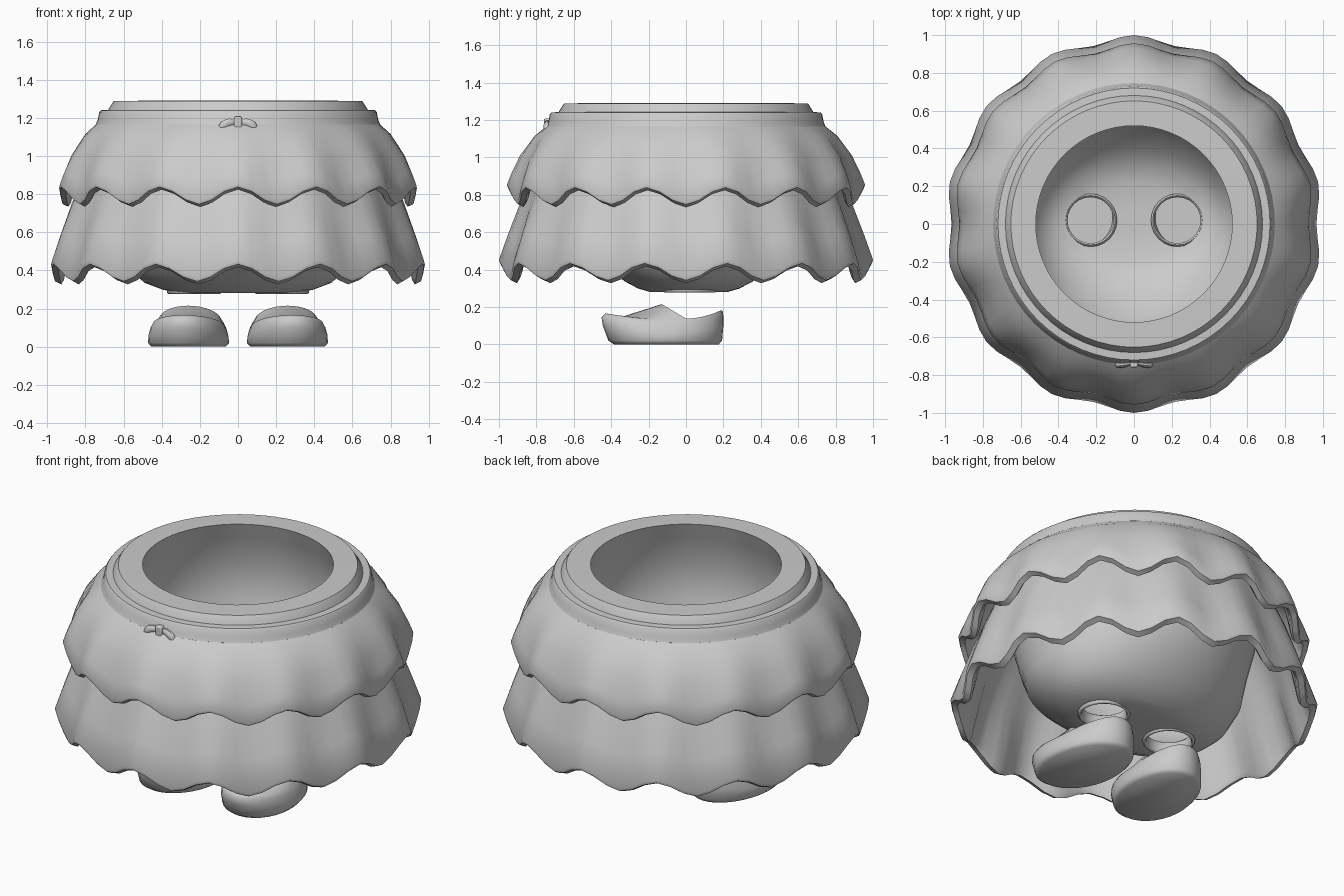
import bpy, bmesh
from math import sin, cos, pi, radians

if "Cube" in bpy.data.objects:
    bpy.data.objects.remove(bpy.data.objects["Cube"])

WAVES = 14


def smooth(ob, angle=35):
    bpy.ops.object.select_all(action='DESELECT')
    ob.select_set(True)
    bpy.context.view_layer.objects.active = ob
    bpy.ops.object.shade_smooth_by_angle(angle=radians(angle))


def loft(name, rings, cap=True, loop=False, angle=35):
    """Skin a list of equal-length point rings; cap the ends or join last to first."""
    bm = bmesh.new()
    rows = [[bm.verts.new(p) for p in ring] for ring in rings]
    pairs = list(zip(rows, rows[1:])) + ([(rows[-1], rows[0])] if loop else [])
    n = len(rows[0])
    for a, b in pairs:
        for i in range(n):
            j = (i + 1) % n
            bm.faces.new((a[i], a[j], b[j], b[i]))
    if cap and not loop:
        bm.faces.new(rows[0][::-1])
        bm.faces.new(rows[-1])
    bmesh.ops.recalc_face_normals(bm, faces=bm.faces)
    me = bpy.data.meshes.new(name)
    bm.to_mesh(me)
    bm.free()
    ob = bpy.data.objects.new(name, me)
    bpy.context.collection.objects.link(ob)
    smooth(ob, angle)
    return ob


def circle(r, z, n=64, x=0, y=0, sx=1):
    return [(x + r * sx * cos(2 * pi * i / n), y + r * sin(2 * pi * i / n), z) for i in range(n)]


def ruffle(name, profile):
    """Fluted skirt tier; profile rows are radius, height, radius wave, height wave."""
    n = WAVES * 6
    rings = []
    for r, z, a, b in profile:
        ring = []
        for i in range(n):
            t = 2 * pi * i / n
            w = cos(WAVES * t)
            ring.append(((r + a * w) * sin(t), -(r + a * w) * cos(t), z + b * w))
        rings.append(ring)
    return loft(name, rings, loop=True, angle=40)


# Skirt tiers
ruffle("upper_ruffle", [
    (.742, 1.168, 0, 0), (.805, 1.115, .004, 0), (.878, 1.0, .009, .01), (.918, .89, .013, .03),
    (.941, .81, .016, .045), (.936, .793, .016, .045), (.906, .779, .016, .045),
    (.89, .80, .014, .045), (.835, 1.0, .006, .01), (.70, 1.12, 0, 0)])
ruffle("lower_ruffle", [
    (.74, 1.05, 0, 0), (.815, .9, .005, 0), (.875, .75, .01, .01), (.935, .57, .014, .025),
    (.983, .408, .017, .045), (.977, .388, .017, .045), (.944, .372, .017, .045),
    (.928, .395, .015, .045), (.835, .75, .004, .01), (.70, 1.05, 0, 0)])

# Waistband
loft("waistband", [circle(r, z) for r, z in [
    (.67, 1.14), (.738, 1.145), (.746, 1.165), (.736, 1.19), (.728, 1.23), (.72, 1.24), (.66, 1.243)]], loop=True)

# Hollow body, widened sideways at the bottom for the legs
body_profile = [
    (.05, .288), (.21, .281), (.27, .298), (.34, .335), (.42, .398), (.535, .51), (.61, .63),
    (.66, .80), (.685, 1.0),
    (.685, 1.22), (.68, 1.245), (.652, 1.288), (.52, 1.29),
    (.555, 1.19), (.62, 1.0), (.61, .82), (.57, .67), (.49, .54), (.38, .43), (.30, .37), (.20, .335), (.05, .335)]
body = loft("body", [circle(r, z, y=.015 if z < .5 else 0, sx=1 + .45 * min(1, max(0, (.66 - z) / .33)) ** 1.3)
                     for r, z in body_profile])

# Leg openings and cuffs
for side, s in (("right", -1), ("left", 1)):
    cutter = loft("leg_cutter", [circle(.132, z, 24, .23 * s, .02) for z in (.2, .6)])
    mod = body.modifiers.new("leg_hole", 'BOOLEAN')
    mod.operation, mod.solver, mod.object = 'DIFFERENCE', 'EXACT', cutter
    bpy.context.view_layer.objects.active = body
    bpy.ops.object.modifier_apply(modifier=mod.name)
    bpy.data.objects.remove(cutter)
    loft(side + "_leg_cuff", [circle(r, z, 24, .23 * s, .02) for r, z in [
        (.122, .285), (.128, .276), (.136, .276), (.143, .285), (.14, .345), (.131, .352), (.122, .345)]],
        loop=True, angle=60)
smooth(body)

# Shoes: half width, front y, back y, centre y, then front, side and back heights
shoe_rows = [
    (.195, -.385, .175, -.12, 0, 0, 0), (.212, -.415, .193, -.12, .02, .02, .02),
    (.208, -.445, .2, -.12, .10, .055, .10), (.198, -.452, .2, -.11, .145, .09, .15),
    (.187, -.43, .197, -.1, .166, .113, .175), (.177, -.34, .19, -.06, .148, .128, .182),
    (.163, -.13, .178, .0, .215, .138, .178), (.15, -.12, .165, .01, .198, .128, .165),
    (.135, -.12, .16, .02, .05, .05, .05)]


def shoe(name, s):
    rings = []
    for hx, yf, yb, yc, zf, zs, zb in shoe_rows:
        ring = []
        for i in range(32):
            c, d = cos(2 * pi * i / 32), sin(2 * pi * i / 32)
            y = yc + (d * (yb - yc) if d > 0 else -d * (yf - yc))
            z = zs + (d * d * (zb - zs) if d > 0 else -d * (zf - zs))
            ring.append((s * (.25 + hx * c - .08 * y), y, z))
        rings.append(ring)
    loft(name, rings, angle=60)


shoe("right_shoe", -1)
shoe("left_shoe", 1)


# Bow: two drooping loops and a knot
def oval(x, y, z, hy, hz):
    return [(x, y + hy * cos(2 * pi * i / 10), z + hz * sin(2 * pi * i / 10)) for i in range(10)]


for side, s in (("right", -1), ("left", 1)):
    loft(side + "_bow_loop", [oval(s * x, y, z, hy, hz) for x, y, z, hy, hz in [
        (.01, -.735, 1.178, .01, .014), (.045, -.742, 1.176, .016, .022), (.075, -.745, 1.163, .018, .027),
        (.093, -.742, 1.151, .016, .024), (.102, -.74, 1.146, .008, .012)]])
knot = loft("bow_knot", [[(x, y, z) for x, y in ((-.021, -.76), (.021, -.76), (.021, -.715), (-.021, -.715))]
                         for z in (1.14, 1.207)])
bevel = knot.modifiers.new("soft_edges", 'BEVEL')
bevel.width, bevel.segments = .008, 2
